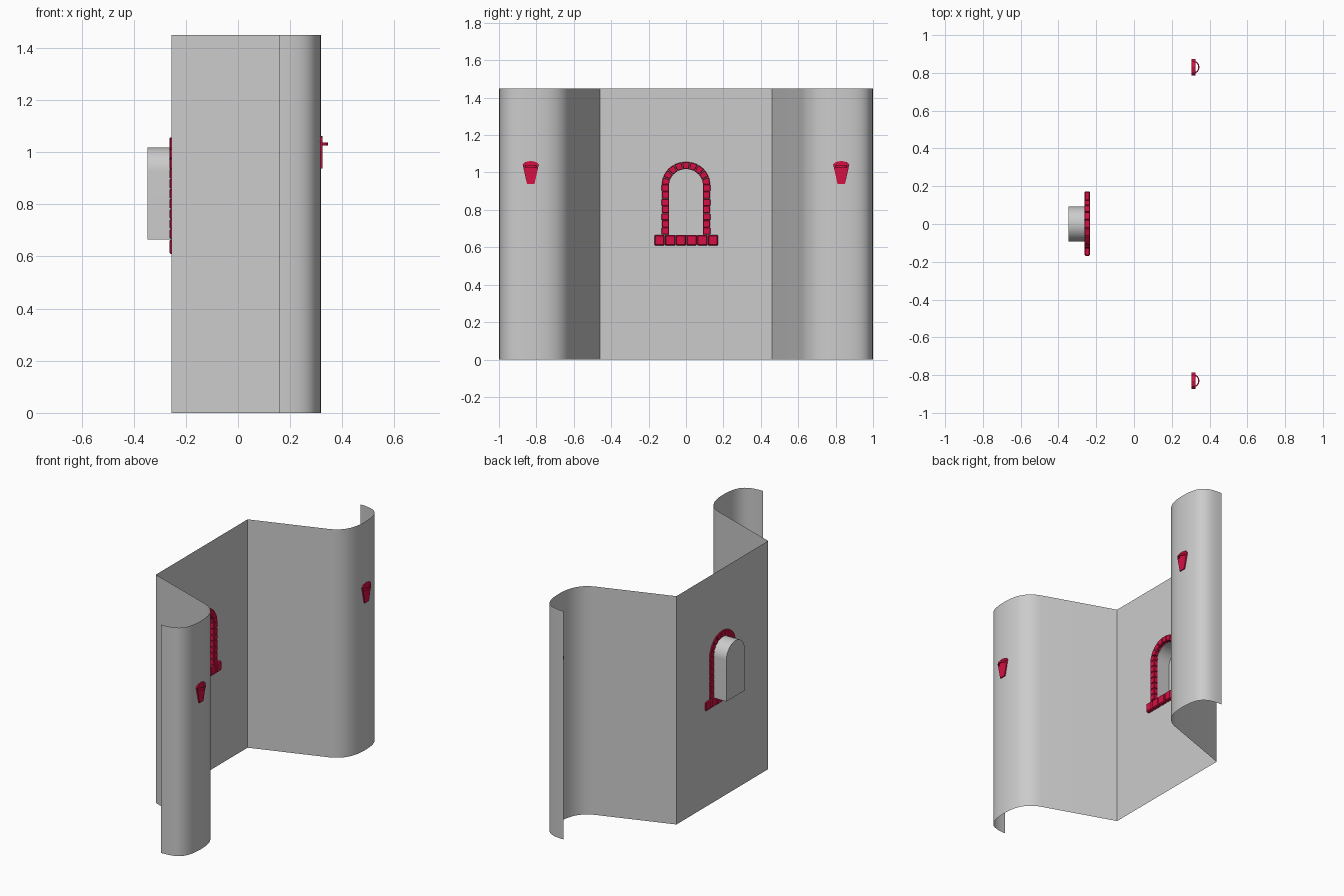
import bpy, bmesh, math
from mathutils import Vector

if "Cube" in bpy.data.objects:
    bpy.data.objects.remove(bpy.data.objects["Cube"])

H = 1.45            # wall height
XW, XN = -0.255, -0.348   # wall plane, niche back plane


def material(name, rgb):
    m = bpy.data.materials.new(name)
    m.diffuse_color = (*rgb, 1)
    m.use_nodes = True
    m.node_tree.nodes["Principled BSDF"].inputs["Base Color"].default_value = m.diffuse_color
    return m


GREY = material("wall_grey", (0.6, 0.6, 0.6))
RED = material("trim_red", (0.66, 0.005, 0.055))


def make_object(name, bm, mat):
    me = bpy.data.meshes.new(name)
    bm.to_mesh(me)
    bm.free()
    me.materials.append(mat)
    ob = bpy.data.objects.new(name, me)
    bpy.context.collection.objects.link(ob)
    return ob


def bezier(p, n):
    p = [Vector(q) for q in p]
    out = []
    for i in range(n + 1):
        t = i / n
        s = 1 - t
        out.append(s**3 * p[0] + 3*s*s*t * p[1] + 3*s*t*t * p[2] + t**3 * p[3])
    return out


def mirror_y(ob):
    m = ob.modifiers.new("mirror", 'MIRROR')
    m.use_axis = (False, True, False)
    m.use_clip = True


def add_prism(bm, outline, x0, x1):
    """Extrude a counter-clockwise (y, z) outline from x0 to x1."""
    back = [bm.verts.new((x0, y, z)) for y, z in outline]
    front = [bm.verts.new((x1, y, z)) for y, z in outline]
    n = len(outline)
    bm.faces.new(front)
    bm.faces.new(back[::-1])
    for i in range(n):
        j = (i + 1) % n
        bm.faces.new((back[i], back[j], front[j], front[i]))


# Wall sheet: half of the back panel with arched opening, niche and curved wing
bm = bmesh.new()
arch = [(0.092 * math.sin(a), 0.926 + 0.092 * math.cos(a))
        for a in [math.pi / 2 * i / 14 for i in range(15)]]
arch += [(0.092, 0.665), (0, 0.665)]
rim = [bm.verts.new((XW, y, z)) for y, z in arch]
deep = [bm.verts.new((XN, y, z)) for y, z in arch]
path = [Vector((XW, 0.46))]
path += bezier([(0.2, 0.62), (0.27, 0.645), (0.318, 0.7), (0.318, 0.82)], 12)
path += bezier([(0.318, 0.82), (0.318, 0.96), (0.28, 1.0), (0.16, 1.0)], 12)[1:]
low = [bm.verts.new((p.x, p.y, 0)) for p in path]
top = [bm.verts.new((p.x, p.y, H)) for p in path]
bm.faces.new([bm.verts.new((XW, 0, 0)), low[0], top[0],
              bm.verts.new((XW, 0, H))] + rim)
bm.faces.new(deep[::-1])
for i in range(len(arch) - 1):
    bm.faces.new((deep[i], deep[i + 1], rim[i + 1], rim[i]))
for i in range(len(path) - 1):
    bm.faces.new((low[i], low[i + 1], top[i + 1], top[i]))
wall = make_object("wall_with_niche", bm, GREY)
mirror_y(wall)
bpy.context.view_layer.objects.active = wall
wall.select_set(True)
bpy.ops.object.shade_smooth_by_angle(angle=math.radians(30))
wall.select_set(False)

X0, X1 = -0.262, -0.233   # brick depth


def rect(y0, y1, z0, z1):
    return [(y0, z0), (y1, z0), (y1, z1), (y0, z1)]


def bevel(ob, w):
    m = ob.modifiers.new("bevel", 'BEVEL')
    m.width = w
    m.segments = 1


# Sill bricks
bm = bmesh.new()
for i in range(6):
    y = -0.17 + i * 0.0572
    add_prism(bm, rect(y + 0.001, y + 0.056, 0.609, 0.666), X0, X1)
bevel(make_object("window_sill", bm, RED), 0.005)

# Jamb bricks, both sides
bm = bmesh.new()
for side in (-1, 1):
    for i in range(7):
        z = 0.667 + i * 0.0385
        w = 0.002 * (i % 2)
        y0, y1 = sorted((side * 0.09, side * (0.13 - w)))
        add_prism(bm, rect(y0, y1, z + 0.0005, z + 0.0378), X0, X1)
bevel(make_object("window_jambs", bm, RED), 0.003)

# Arch bricks
bm = bmesh.new()
N = 9
for i in range(N):
    a0 = math.pi * (i + 0.04) / N
    a1 = math.pi * (i + 0.96) / N
    ring = [(0.091, a0), (0.130, a0), (0.130, a1), (0.091, a1)]
    add_prism(bm, [(r * math.cos(a), 0.934 + (r - 0.006) * math.sin(a))
                   for r, a in ring], X0, X1)
bevel(make_object("window_arch", bm, RED), 0.003)

# Wall brackets: tapered plate with a D-shaped loop, mirrored to both wings
C = 0.83
bm = bmesh.new()
plate = [(-0.02, 0.938), (0.02, 0.938), (0.043, 1.042), (0.03, 1.056),
         (0, 1.062), (-0.03, 1.056), (-0.043, 1.042)]
add_prism(bm, [(C + y, z) for y, z in plate], 0.305, 0.325)
loop = bezier([(0.322, C + 0.028), (0.35, C + 0.028),
               (0.35, C - 0.028), (0.322, C - 0.028)], 10)
loops = []
for i, p in enumerate(loop):
    d = (loop[min(i + 1, 10)] - loop[max(i - 1, 0)]).normalized()
    n = Vector((-d.y, d.x)) * 0.003
    loops.append([bm.verts.new((q.x, q.y, z)) for q, z in
                  ((p - n, 1.026), (p + n, 1.026), (p + n, 1.038), (p - n, 1.038))])
for a, b in zip(loops, loops[1:]):
    for k in range(4):
        bm.faces.new((a[k], a[(k + 1) % 4], b[(k + 1) % 4], b[k]))
bmesh.ops.recalc_face_normals(bm, faces=bm.faces)
mirror_y(make_object("wall_brackets", bm, RED))
